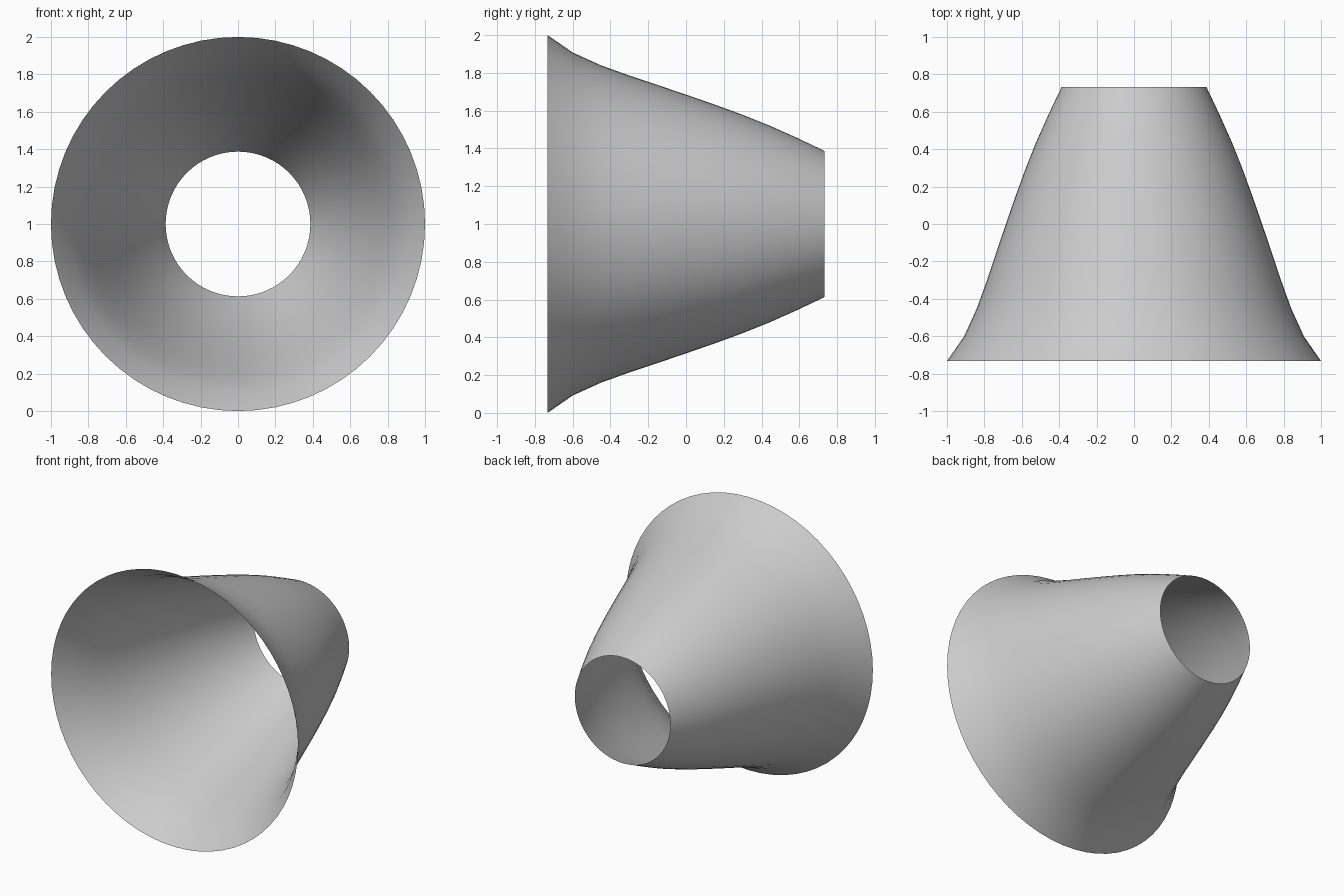
import bpy, bmesh, math
from mathutils import Matrix, Vector

old = bpy.data.objects.get("Cube")
if old:
    bpy.data.objects.remove(old, do_unlink=True)

# Plain pale grey
mat = bpy.data.materials.new("pale grey")
mat.use_nodes = True
grey = (0.6, 0.6, 0.6, 1.0)
mat.diffuse_color = grey
mat.node_tree.nodes["Principled BSDF"].inputs["Base Color"].default_value = grey

# Flared wall outline: (position along y, radius)
profile = [(-0.733, 1.0), (-0.6, 0.908), (-0.45, 0.84), (-0.3, 0.786),
           (-0.15, 0.736), (0.0, 0.685), (0.15, 0.633), (0.3, 0.578),
           (0.44, 0.522), (0.59, 0.455), (0.733, 0.387)]
SEGMENTS = 64

# Spin the outline about the y axis into a thin shell, open at both ends
bm = bmesh.new()
points = [bm.verts.new((r, y, 0)) for y, r in profile]
edges = [bm.edges.new(pair) for pair in zip(points, points[1:])]
bmesh.ops.spin(bm, geom=points + edges, cent=(0, 0, 0), axis=(0, 1, 0),
               angle=math.tau, steps=SEGMENTS, use_merge=True)
bmesh.ops.remove_doubles(bm, verts=bm.verts, dist=0.0001)
bmesh.ops.transform(bm, matrix=Matrix.Translation((0, 0, 1)), verts=bm.verts)

# Faces look outward, away from the axis
for f in bm.faces:
    c = f.calc_center_median()
    if f.normal.dot(Vector((c.x, 0, c.z - 1))) < 0:
        f.normal_flip()
    f.smooth = True

mesh = bpy.data.meshes.new("flared_shade")
bm.to_mesh(mesh)
bm.free()
mesh.materials.append(mat)
shade = bpy.data.objects.new("flared_shade", mesh)
bpy.context.collection.objects.link(shade)
